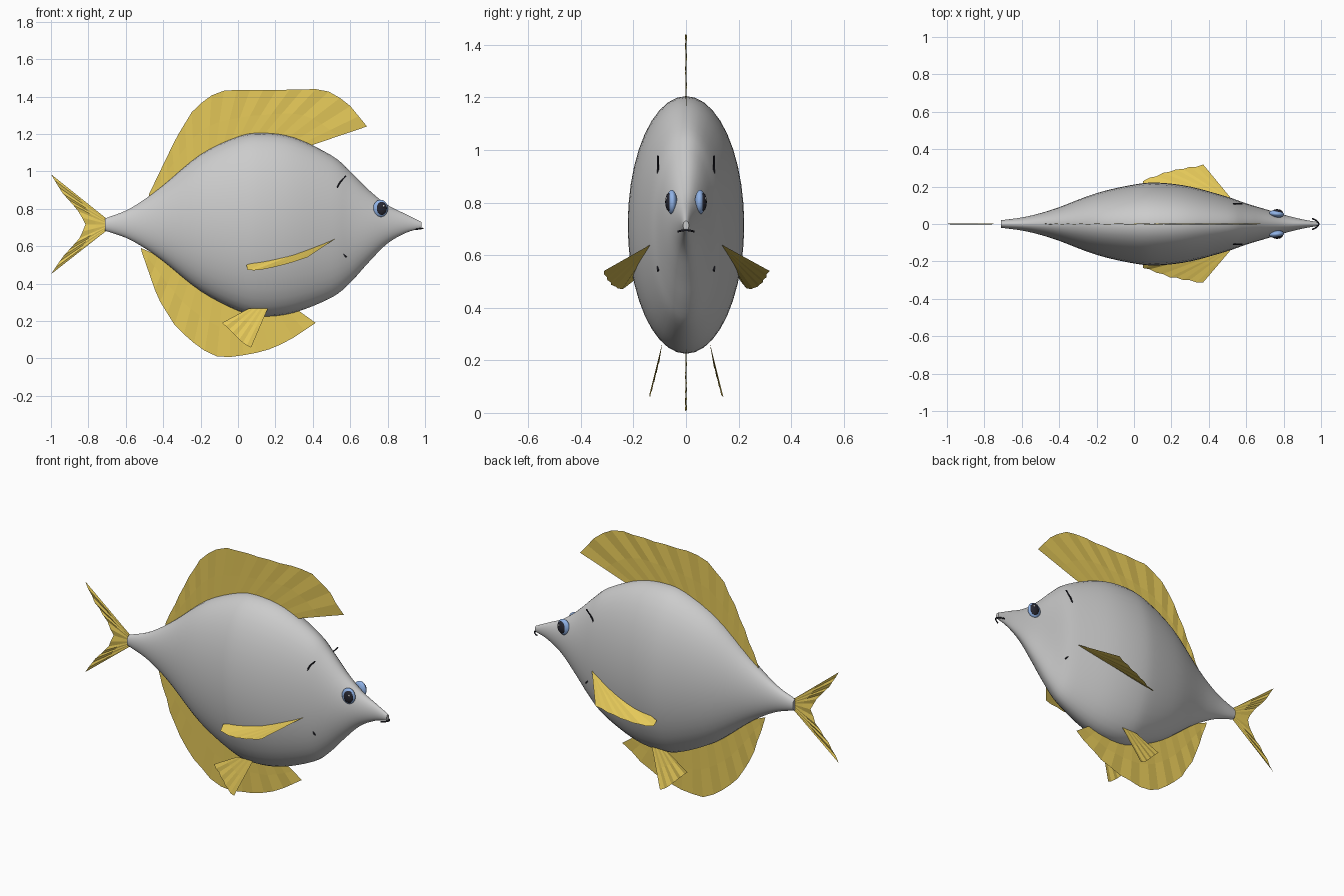
import bpy, bmesh, math
from mathutils import Vector

if "Cube" in bpy.data.objects:
    bpy.data.objects.remove(bpy.data.objects["Cube"])


def material(name, rgb):
    m = bpy.data.materials.new(name)
    m.diffuse_color = (*rgb, 1)
    m.use_nodes = True
    m.node_tree.nodes["Principled BSDF"].inputs["Base Color"].default_value = m.diffuse_color
    return m


GOLD = material("fin_gold", (0.78, 0.58, 0.10))
BLUE = material("eye_blue", (0.28, 0.45, 0.80))
BLACK = material("dark", (0.02, 0.02, 0.03))
WHITE = material("glint", (1, 1, 1))


def finish(bm, name, mat=None, smooth=False):
    bmesh.ops.recalc_face_normals(bm, faces=bm.faces)
    me = bpy.data.meshes.new(name)
    bm.to_mesh(me)
    bm.free()
    ob = bpy.data.objects.new(name, me)
    bpy.context.collection.objects.link(ob)
    if mat:
        me.materials.append(mat)
    if smooth:
        for p in me.polygons:
            p.use_smooth = len(p.vertices) < 5
    return ob


def spline(pts, n):
    """Catmull-Rom samples through points, n steps per span."""
    v = [Vector(p) for p in pts]
    v = [2 * v[0] - v[1]] + v + [2 * v[-1] - v[-2]]
    out = []
    for a, b, c, d in zip(v, v[1:], v[2:], v[3:]):
        for i in range(n):
            t = i / n
            out.append(0.5 * (2 * b + (c - a) * t + (2 * a - 5 * b + 4 * c - d) * t * t
                              + (3 * b - a - 3 * c + d) * t ** 3))
    return out + [v[-2]]


def resample(pts, n):
    """n+1 evenly spaced points along a polyline."""
    v = [Vector(p) for p in pts]
    cum = [0]
    for a, b in zip(v, v[1:]):
        cum.append(cum[-1] + (b - a).length)
    out = []
    for i in range(n + 1):
        s = cum[-1] * i / n
        k = max(j for j in range(len(v) - 1) if cum[j] <= s + 1e-9)
        out.append(v[k].lerp(v[k + 1], (s - cum[k]) / (cum[k + 1] - cum[k])))
    return out


def fin(name, base, edge, rays, pleat=0.003):
    """Thin pleated sheet between a base line and an outer edge."""
    bm = bmesh.new()
    rows = []
    for i, (a, b) in enumerate(zip(resample(base, rays), resample(edge, rays))):
        off = Vector((0, pleat * (-1) ** i, 0))
        rows.append([bm.verts.new(p) for p in (a, a.lerp(b, 0.5) + off * 0.5, b + off)])
    for r, s in zip(rows, rows[1:]):
        for k in range(2):
            bm.faces.new((r[k], r[k + 1], s[k + 1], s[k]))
    return finish(bm, name, GOLD)


def flat(pts):
    return [(x, 0, z) for x, z in pts]


def tube(name, pts, r):
    cu = bpy.data.curves.new(name, 'CURVE')
    cu.dimensions = '3D'
    cu.bevel_depth = r
    cu.bevel_resolution = 1
    cu.use_fill_caps = True
    path = spline(pts, 5)
    sp = cu.splines.new('POLY')
    sp.points.add(len(path) - 1)
    for p, q in zip(sp.points, path):
        p.co = (*q, 1)
    cu.materials.append(BLACK)
    ob = bpy.data.objects.new(name, cu)
    bpy.context.collection.objects.link(ob)


def ball(name, loc, radii, mat, turn=0):
    bm = bmesh.new()
    bmesh.ops.create_uvsphere(bm, u_segments=24, v_segments=14, radius=1)
    ob = finish(bm, name, mat, True)
    ob.location, ob.scale, ob.rotation_euler = loc, radii, (0, 0, turn)


# Body: elliptical rings, stations are (x, top, bottom, half width)
stations = [(-.712, .748, .683, .02), (-.6, .79, .645, .035), (-.5, .85, .59, .058),
            (-.4, .925, .52, .09), (-.2, 1.09, .36, .165), (0, 1.185, .255, .211),
            (.13, 1.205, .225, .221), (.3, 1.18, .245, .2), (.5, 1.085, .325, .145),
            (.6, 1.0, .405, .11), (.7, .9, .515, .08), (.8, .82, .615, .05),
            (.9, .77, .672, .025), (.98, .73, .695, .011)]
bm = bmesh.new()
SEG = 40
rings = []
for x, top, bot, w in spline(stations, 4):
    rings.append([bm.verts.new((x, w * math.cos(t), (top + bot) / 2 + (top - bot) / 2 * math.sin(t)))
                  for t in (2 * math.pi * i / SEG for i in range(SEG))])
for r, s in zip(rings, rings[1:]):
    for i in range(SEG):
        j = (i + 1) % SEG
        bm.faces.new((r[i], r[j], s[j], s[i]))
bm.faces.new(rings[0])
bm.faces.new(rings[-1])
finish(bm, "body", None, True)

# Dorsal, anal and tail fins on the centre plane
fin("dorsal_fin",
    flat([(-.48, .85), (-.38, .92), (-.2, 1.06), (0, 1.16), (.13, 1.18), (.25, 1.17), (.38, 1.135)]),
    flat([(-.475, .88), (-.33, 1.18), (-.245, 1.32), (-.165, 1.395), (-.09, 1.43), (0, 1.436),
          (.2, 1.435), (.43, 1.44), (.51, 1.42), (.6, 1.35), (.69, 1.24)]), 22)
fin("anal_fin",
    flat([(-.52, .59), (-.4, .54), (-.2, .39), (0, .28), (.15, .245), (.31, .265)]),
    flat([(-.515, .57), (-.43, .325), (-.34, .18), (-.26, .1), (-.17, .035), (-.1, .005),
          (-.02, .008), (.1, .03), (.19, .055), (.28, .1), (.415, .19)]), 18)
fin("tail_fin",
    flat([(-.7, .745), (-.7, .685)]),
    flat([(-1, .985), (-.94, .885), (-.885, .825), (-.845, .775), (-.815, .715),
          (-.845, .645), (-.885, .6), (-.94, .54), (-1, .45)]), 16)

# Mirrored parts
for side, s in (("right", -1), ("left", 1)):
    def m(pts):
        return [(x, s * y, z) for x, y, z in pts]
    fin("pectoral_fin_" + side,
        m([(.525, .13, .643), (.5, .135, .63)]),
        m([(.37, .315, .54), (.28, .3, .51), (.18, .28, .485), (.1, .25, .47),
           (.05, .235, .472), (.045, .205, .5)]), 10)
    fin("pelvic_fin_" + side,
        m([(.06, .09, .268), (.16, .09, .268)]),
        m([(-.085, .105, .19), (-.05, .113, .158), (0, .126, .108), (.035, .135, .075),
           (.07, .14, .058)]), 8)
    # Eye with pupil and glint
    ball("eye_" + side, (.762, s * .054, .802), (.04, .02, .046), BLUE, -s * .1)
    ball("pupil_" + side, (.767, s * .063, .802), (.029, .016, .036), BLACK, -s * .1)
    ball("eye_glint_" + side, (.778, s * .074, .815), (.006, .005, .006), WHITE)
    # Gill arc, partly sunk in the body
    tube("gill_" + side, m([(.577, .107, .977), (.53, .107, .91), (.505, .107, .75),
                            (.53, .107, .61), (.58, .107, .54)]), .004)

# Mouth
tube("mouth", [(.952, -.03, .69), (.975, -.018, .693), (.988, 0, .695),
               (.975, .018, .693), (.952, .03, .69)], .004)
